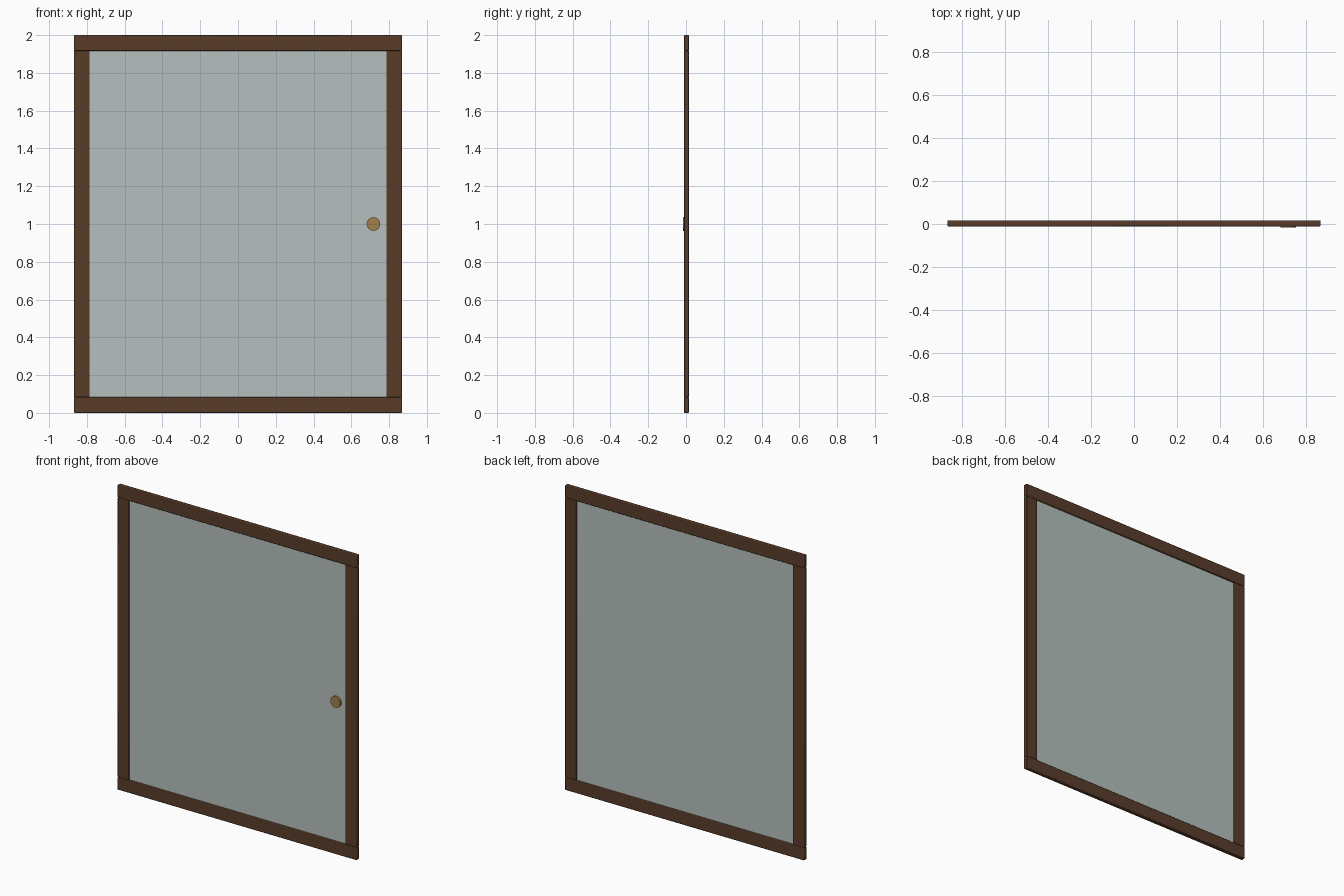
import bpy
import math

if "Cube" in bpy.data.objects:
    bpy.data.objects.remove(bpy.data.objects["Cube"])

W, H = 0.868, 2.0          # half width, height
BAR = 0.083                # width of frame members
Y0, Y1 = -0.011, 0.016     # front and back of frame
YC = (Y0 + Y1) / 2


def material(name, color):
    m = bpy.data.materials.new(name)
    m.diffuse_color = color
    m.use_nodes = True
    m.node_tree.nodes["Principled BSDF"].inputs["Base Color"].default_value = m.diffuse_color
    return m


wood = material("dark_wood", (0.10, 0.046, 0.023, 1))
glass = material("frosted_glass", (0.46, 0.53, 0.51, 1))
brass = material("brass", (0.36, 0.21, 0.07, 1))


def finish(name, mat, bevel):
    ob = bpy.context.object
    ob.name = name
    ob.data.materials.append(mat)
    if bevel:
        mod = ob.modifiers.new("soft_edges", 'BEVEL')
        mod.width = bevel
        mod.segments = 2
        mod.limit_method = 'ANGLE'
        bpy.ops.object.shade_smooth_by_angle(angle=math.radians(35))
    return ob


def box(name, center, size, mat, bevel=0):
    bpy.ops.mesh.primitive_cube_add(size=1, location=center)
    bpy.context.object.scale = size
    bpy.ops.object.transform_apply(location=False, rotation=False, scale=True)
    return finish(name, mat, bevel)


# top and bottom rails run the full width
for name, z in (("bottom_rail", BAR / 2), ("top_rail", H - BAR / 2)):
    box(name, (0, YC, z), (2 * W, Y1 - Y0, BAR), wood, 0.004)

# side stiles stand between the rails
for name, s in (("left_stile", -1), ("right_stile", 1)):
    box(name, (s * (W - BAR / 2), YC, H / 2),
        (BAR, Y1 - Y0, H - 2 * BAR), wood, 0.004)

# thin pane recessed in the frame
box("glass_pane", (0, YC, H / 2),
    (2 * (W - BAR) + 0.004, 0.008, H - 2 * BAR + 0.004), glass)

# round finger pull on the front of the pane
front, back = -0.016, YC
bpy.ops.mesh.primitive_cylinder_add(
    vertices=32, radius=0.036, depth=back - front,
    location=(0.717, (front + back) / 2, 1.0), rotation=(math.pi / 2, 0, 0))
finish("finger_pull", brass, 0)
bpy.ops.object.shade_smooth_by_angle(angle=math.radians(35))
